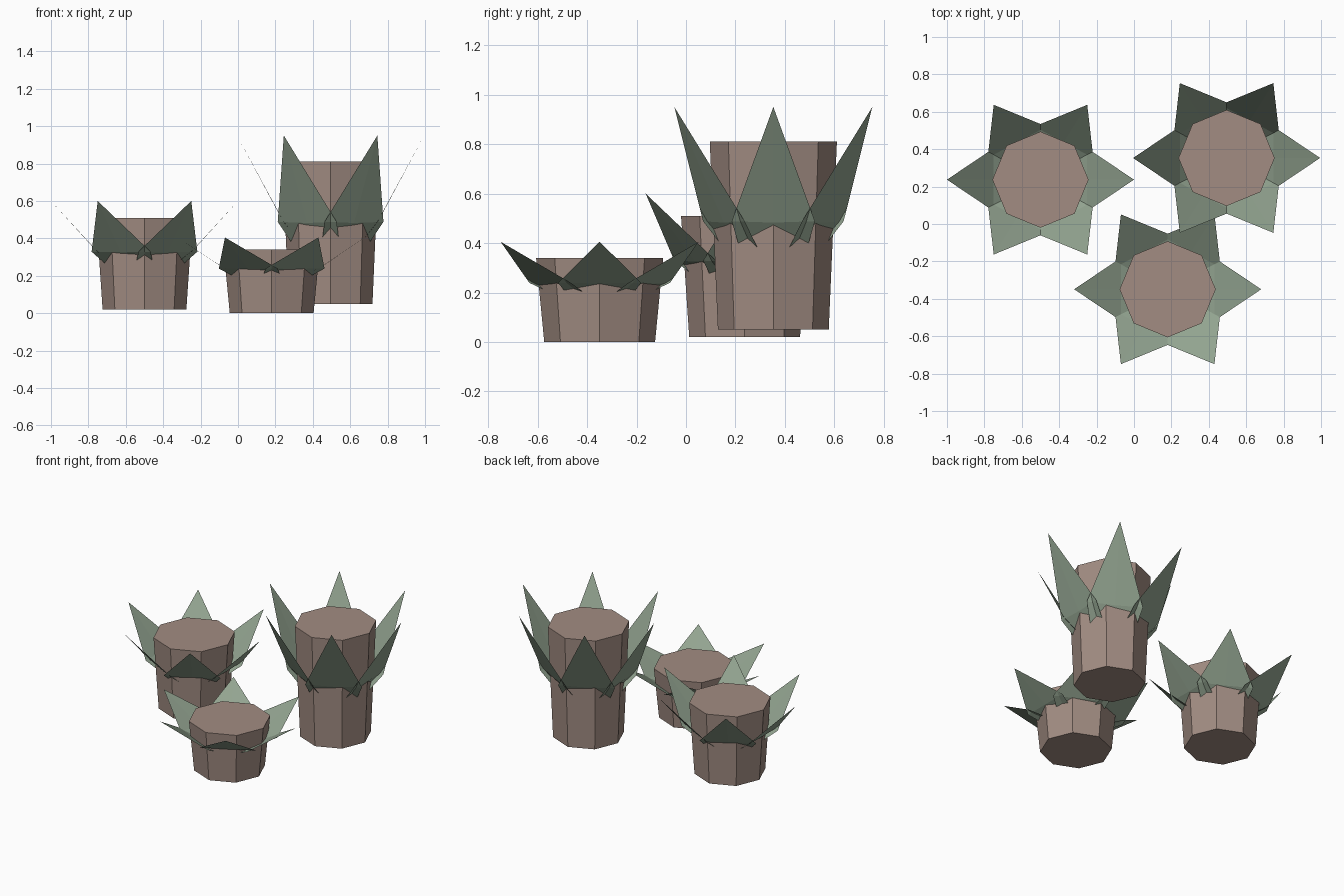
import bpy, bmesh, math
from mathutils import Vector

if "Cube" in bpy.data.objects:
    bpy.data.objects.remove(bpy.data.objects["Cube"])


def material(name, rgb):
    m = bpy.data.materials.new(name)
    m.diffuse_color = (*rgb, 1)
    m.use_nodes = True
    m.node_tree.nodes["Principled BSDF"].inputs["Base Color"].default_value = m.diffuse_color
    return m


BARK = material("dusty brown", (0.36, 0.265, 0.225))
LEAF = material("sage green", (0.29, 0.37, 0.28))


def finish(bm, name, mat):
    mesh = bpy.data.meshes.new(name)
    bm.to_mesh(mesh)
    bm.free()
    mesh.materials.append(mat)
    obj = bpy.data.objects.new(name, mesh)
    bpy.context.collection.objects.link(obj)


# Tapered eight-sided stump
def stump(name, x, y, z0, z1):
    bm = bmesh.new()
    bmesh.ops.create_cone(bm, cap_ends=True, segments=8, radius1=0.224,
                          radius2=0.257, depth=z1 - z0)
    bmesh.ops.translate(bm, verts=bm.verts, vec=(x, y, (z0 + z1) / 2))
    finish(bm, name, BARK)


# Ring of six pointed leaves, each folded along its midrib
def leaf_ring(name, x, y, tip_z, drop):
    bm = bmesh.new()
    for i in range(6):
        a = math.radians(60 * i)

        def vert(r, w, d):
            return bm.verts.new((x + r * math.cos(a) - w * math.sin(a),
                                 y + 0.924 * (r * math.sin(a) + w * math.cos(a)),
                                 tip_z - d * drop))
        tip = vert(0.5, 0, 0)
        mid = vert(0.25, 0, 0.82)
        root = vert(0.12, 0, 1.1)
        for s in (1, -1):
            wide = vert(0.25, 0.182 * s, 0.81)
            base = vert(0.12, 0.13 * s, 1.1)
            for f in ([tip, wide, mid], [mid, wide, base, root]):
                bm.faces.new(f if s < 0 else f[::-1])
    finish(bm, name, LEAF)


# label, x, y, bottom, top, leaf tip height, leaf drop
for label, x, y, z0, z1, tip, drop in (
        ("left", -0.5, 0.237, 0.02, 0.51, 0.60, 0.335),
        ("tall", 0.495, 0.353, 0.05, 0.81, 0.95, 0.57),
        ("low", 0.18, -0.349, 0.0, 0.34, 0.405, 0.205)):
    stump(label + "_stump", x, y, z0, z1)
    leaf_ring(label + "_leaves", x, y, tip, drop)
